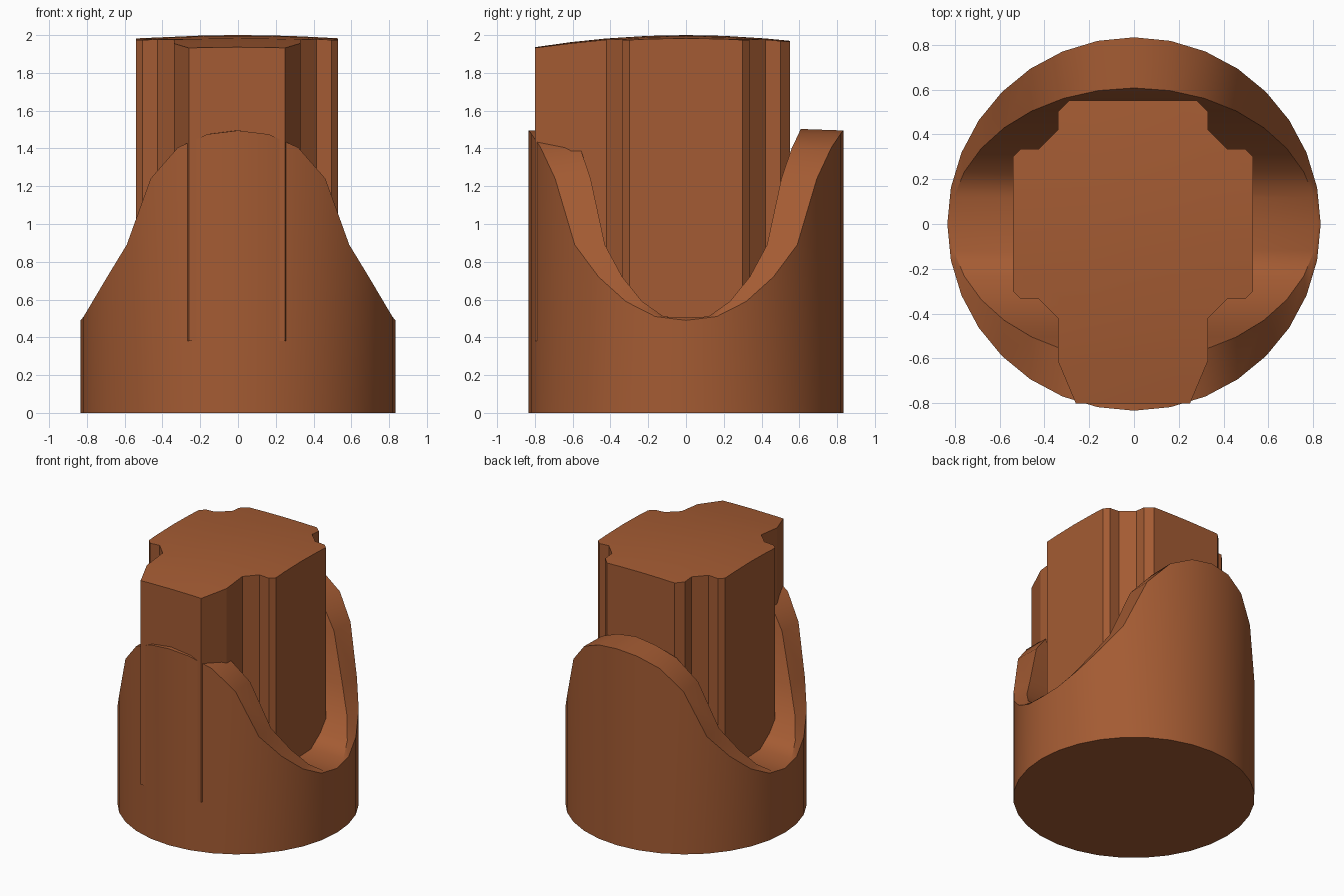
import bpy, bmesh
from math import sin, cos, tau
from mathutils import Vector

if "Cube" in bpy.data.objects:
    bpy.data.objects.remove(bpy.data.objects["Cube"])

clay = bpy.data.materials.new("brown")
clay.diffuse_color = (0.37, 0.105, 0.033, 1)
clay.use_nodes = True
clay.node_tree.nodes["Principled BSDF"].inputs["Base Color"].default_value = clay.diffuse_color


def finish(bm, name, angle):
    bmesh.ops.recalc_face_normals(bm, faces=bm.faces)
    me = bpy.data.meshes.new(name)
    bm.to_mesh(me)
    bm.free()
    ob = bpy.data.objects.new(name, me)
    bpy.context.collection.objects.link(ob)
    me.materials.append(clay)
    bpy.ops.object.select_all(action='DESELECT')
    ob.select_set(True)
    bpy.context.view_layer.objects.active = ob
    bpy.ops.object.shade_smooth_by_angle(angle=angle)
    return ob


# Cup: 32-sided wall with a wavy rim, high at front and back, low at the sides
N, Q = 32, 8
rim = [0.49, 0.51, 0.59, 0.72, 0.89, 1.24, 1.405, 1.475, 1.495]  # side to front, one quadrant


def ring(bm, rx, ry, height):
    verts = []
    for i in range(N):
        a = tau * i / N
        k = i % 16
        verts.append(bm.verts.new((rx * cos(a), ry * sin(a), height(min(k, 16 - k)))))
    return verts


bm = bmesh.new()
base = ring(bm, 0.833, 0.833, lambda k: 0)
outer = ring(bm, 0.833, 0.833, lambda k: rim[k])
inner = ring(bm, 0.82, 0.607, lambda k: max(rim[k], 0.505) + (0.008 if k == Q else 0))
bm.faces.new(base)
for lo, hi in ((base, outer), (outer, inner)):
    for i in range(N):
        j = (i + 1) % N
        bm.faces.new((lo[i], lo[j], hi[j], hi[i]))
# U-shaped trough running straight across from one side to the other
for i in range(-Q, Q):
    quad = [inner[i % N], inner[(i + 1) % N], inner[(15 - i) % N], inner[(16 - i) % N]]
    bm.faces.new(list(dict.fromkeys(quad)))
finish(bm, "wavy_cup", 0.6)

# Core: notched cross-shaped block with a gently domed top
half = [(0.285, 0.55), (0.335, 0.50), (0.335, 0.42), (0.42, 0.335), (0.50, 0.335),
        (0.535, 0.30), (0.535, -0.30), (0.50, -0.335), (0.42, -0.335),
        (0.335, -0.42), (0.335, -0.61), (0.255, -0.80)]
outline = half + [(-x, y) for x, y in reversed(half)]
CX = -0.005
bm = bmesh.new()
low = [bm.verts.new((x + CX, y, 0.38)) for x, y in outline]
top = [bm.verts.new((x + CX, y, 2)) for x, y in outline]
bm.faces.new(low)
cap = bm.faces.new(top)
for i in range(len(low)):
    j = (i + 1) % len(low)
    bm.faces.new((low[i], low[j], top[j], top[i]))
# slice the block so the top can curve
for axis, cuts in ((0, (-0.335, -0.17, 0, 0.17, 0.335)),
                   (1, (-0.61, -0.42, -0.2, 0, 0.2, 0.42))):
    for c in cuts:
        n = Vector((1 - axis, axis, 0))
        bmesh.ops.bisect_plane(bm, geom=bm.verts[:] + bm.edges[:] + bm.faces[:],
                               dist=0.0001, plane_no=n,
                               plane_co=n * c + Vector((CX, 0, 0)))
for v in bm.verts:
    if v.co.z > 1:
        v.co.z = 2 - 0.1 * v.co.y ** 2 - 0.06 * v.co.x ** 2
finish(bm, "notched_core", 0.35)
